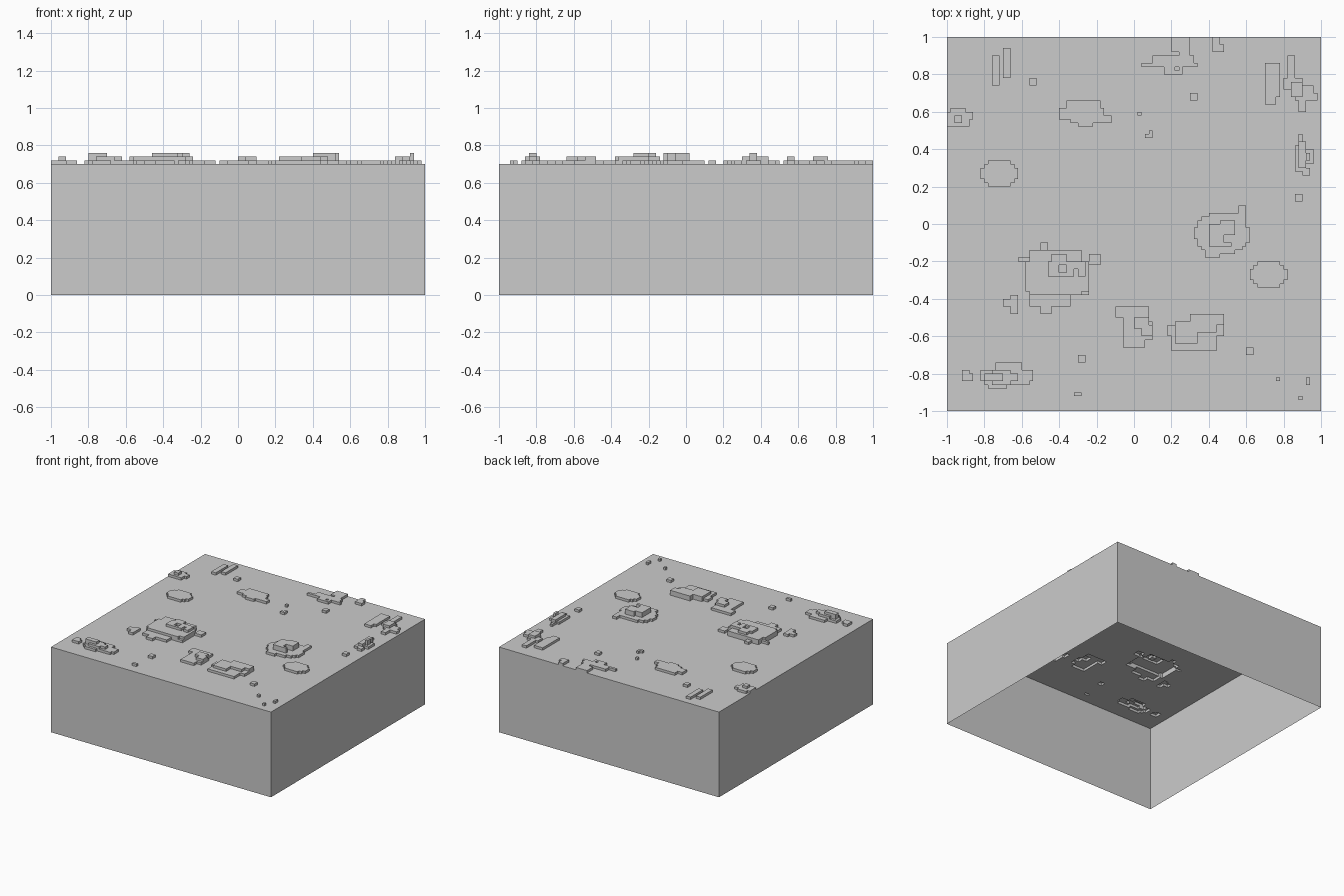
import bpy

if "Cube" in bpy.data.objects:
    bpy.data.objects.remove(bpy.data.objects["Cube"])

N, CELL = 100, 0.02          # stepped height grid over a 2 x 2 slab
BASE, STEP = 0.70, 0.02
level = [[0] * N for _ in range(N)]

grey = bpy.data.materials.new("plain grey")
grey.diffuse_color = (0.6, 0.6, 0.6, 1)
grey.use_nodes = True
grey.node_tree.nodes["Principled BSDF"].inputs["Base Color"].default_value = grey.diffuse_color


def idx(v):
    return max(0, min(N, round((v + 100) / 2)))


def rects(lv, *boxes):
    """Set cells inside boxes (x0, x1, y0, y1 in hundredths) to a level."""
    for x0, x1, y0, y1 in boxes:
        for i in range(idx(x0), idx(x1)):
            for j in range(idx(y0), idx(y1)):
                level[i][j] = lv


def oval(lv, cx, cy, rx, ry):
    """Set cells inside an ellipse (hundredths) to a level."""
    for i in range(N):
        for j in range(N):
            x, y = 2 * i - 99, 2 * j - 99
            if ((x - cx) / rx) ** 2 + ((y - cy) / ry) ** 2 <= 1:
                level[i][j] = lv


# single pebbles
for x, y, w, h in ((-56, 74, 4, 4), (2, 58, 2, 2), (30, 66, 4, 4), (86, 12, 4, 4),
                   (-30, -74, 4, 4), (60, -70, 4, 4), (76, -84, 2, 2), (92, -86, 2, 4),
                   (88, -94, 2, 2), (-32, -92, 4, 2)):
    rects(1, (x, x + w, y, y + h))
rects(1, (-92, -86, -84, -80), (-92, -88, -80, -78))
rects(1, (8, 10, 46, 50), (6, 10, 46, 48))

# straight bars
rects(1, (-76, -72, 74, 90), (-70, -66, 78, 94), (82, 86, 76, 90))
rects(1, (70, 76, 64, 84), (70, 78, 68, 86))

# flat single-level islands
oval(1, -72, 27, 10.5, 7.5)
oval(1, 72, -27, 10.5, 7.5)
rects(1, (-40, -16, 56, 62), (-36, -18, 62, 66), (-34, -12, 54, 58), (-30, -22, 52, 54))
rects(1, (-70, -64, -44, -40), (-66, -62, -48, -42), (-66, -62, -42, -38))

# back edge islands
rects(1, (4, 34, 84, 86), (10, 32, 86, 90), (16, 26, 80, 84), (20, 30, 92, 100),
      (24, 30, 90, 92))
rects(0, (22, 24, 82, 84))
rects(1, (42, 46, 96, 100), (42, 48, 92, 96))

# left edge mound
rects(1, (-100, -88, 52, 60), (-98, -86, 56, 60), (-98, -90, 60, 62))
rects(2, (-96, -92, 54, 58))

# right side mounds
rects(1, (80, 90, 72, 78), (86, 96, 66, 74), (88, 92, 60, 66), (92, 98, 66, 70))
rects(2, (84, 90, 68, 76))
rects(1, (86, 92, 28, 42), (88, 96, 32, 40), (88, 90, 40, 48), (90, 94, 26, 30))
rects(2, (88, 92, 30, 44))
rects(3, (92, 94, 34, 38))

# centre right mound
oval(1, 47, -5, 15, 11)
rects(1, (38, 46, -18, -12), (52, 60, 0, 6), (56, 60, 4, 10), (52, 62, -10, -2))
rects(3, (40, 52, -12, 0), (46, 54, -6, 2))
rects(1, (48, 52, -10, -6))

# large left mound
rects(1, (-62, -56, -20, -18), (-50, -46, -14, -10), (-24, -18, -22, -16),
      (-56, -34, -44, -38), (-50, -44, -48, -44), (-34, -24, -38, -34))
rects(2, (-56, -28, -38, -14), (-58, -24, -36, -20))
rects(3, (-46, -34, -28, -20), (-40, -26, -28, -20), (-44, -36, -20, -16))
rects(2, (-32, -30, -28, -24), (-40, -36, -26, -22))

# front mounds
rects(1, (-10, 8, -50, -44), (-6, 6, -66, -50), (0, 10, -62, -52))
rects(2, (0, 8, -56, -50), (4, 10, -60, -54))
rects(1, (18, 48, -60, -54), (20, 44, -68, -60), (30, 48, -56, -48))
rects(2, (22, 44, -58, -52), (30, 48, -54, -48), (22, 34, -64, -58))

# front left mound
rects(1, (-82, -54, -84, -78), (-74, -60, -78, -74), (-80, -56, -86, -84),
      (-78, -68, -88, -86))
rects(2, (-80, -62, -84, -80), (-76, -66, -86, -78))
rects(3, (-80, -70, -84, -80))


def make_object(name, quads):
    index, faces = {}, []
    for q in quads:
        faces.append([index.setdefault(tuple(round(c, 4) for c in v), len(index)) for v in q])
    mesh = bpy.data.meshes.new(name)
    mesh.from_pydata(list(index), [], faces)
    mesh.materials.append(grey)
    mesh.update()
    bpy.context.collection.objects.link(bpy.data.objects.new(name, mesh))


def height(i, j):
    inside = 0 <= i < N and 0 <= j < N
    return BASE + STEP * (level[i][j] if inside else 0)


# stepped surface: a top for each cell, and a riser wherever a neighbour is lower
surface = []
for i in range(N):
    for j in range(N):
        x, y, h = -1 + i * CELL, -1 + j * CELL, height(i, j)
        ring = [(x, y), (x + CELL, y), (x + CELL, y + CELL), (x, y + CELL)]
        surface.append([(*p, h) for p in ring])
        for k, (di, dj) in enumerate(((0, -1), (1, 0), (0, 1), (-1, 0))):
            low = height(i + di, j + dj)
            if low < h - 1e-6:
                a, b = ring[k], ring[(k + 1) % 4]
                surface.append([(*a, low), (*b, low), (*b, h), (*a, h)])
make_object("stepped_top", surface)

# four thin outer walls, open underneath
corners = [(-1, -1), (1, -1), (1, 1), (-1, 1)]
make_object("side_walls", [[(*a, 0), (*b, 0), (*b, BASE), (*a, BASE)]
                           for a, b in zip(corners, corners[1:] + corners[:1])])
